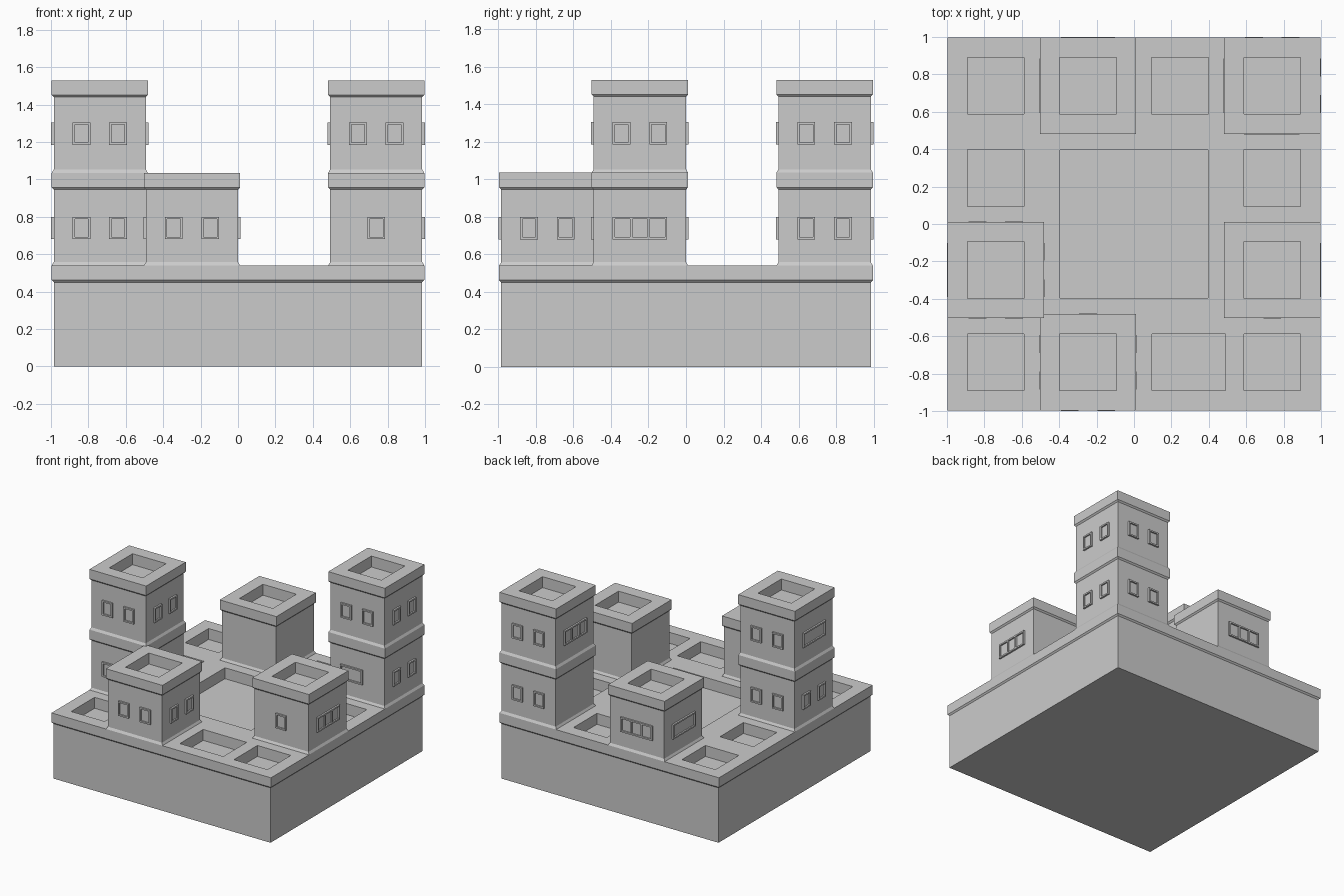
import bpy, bmesh
from math import radians
from mathutils import Matrix, Vector

if "Cube" in bpy.data.objects:
    bpy.data.objects.remove(bpy.data.objects["Cube"])

WALL, OUT, PIT = 0.246, 0.011, 0.09      # half cell, cornice overhang, roof depth
A, B = 0.739, 0.246                      # cell centre offsets


def finish(bm, name):
    bmesh.ops.recalc_face_normals(bm, faces=bm.faces)
    me = bpy.data.meshes.new(name)
    bm.to_mesh(me)
    bm.free()
    ob = bpy.data.objects.new(name, me)
    bpy.context.collection.objects.link(ob)
    return ob


def stack(name, cx, cy, profile):
    """Square block from (half width, z) rings."""
    bm = bmesh.new()
    rings = [[bm.verts.new((cx + sx * h, cy + sy * h, z))
              for sx, sy in ((-1, -1), (1, -1), (1, 1), (-1, 1))] for h, z in profile]
    bm.faces.new(rings[0])
    bm.faces.new(rings[-1])
    for lo, hi in zip(rings, rings[1:]):
        for i in range(4):
            j = (i + 1) % 4
            bm.faces.new((lo[i], lo[j], hi[j], hi[i]))
    return finish(bm, name)


def add_box(bm, x0, x1, y0, y1, z0, z1):
    c = Vector((x0 + x1, y0 + y1, z0 + z1)) / 2
    m = Matrix.Translation(c) @ Matrix.Diagonal((x1 - x0, y1 - y0, z1 - z0, 1))
    bmesh.ops.create_cube(bm, size=1, matrix=m)


def cut_pits(ob, pits, top):
    """Sink rectangular roof wells (x0, x1, y0, y1) below the parapet."""
    bm = bmesh.new()
    for p in pits:
        add_box(bm, *p, top - PIT, top + 0.1)
    cutter = finish(bm, "roof_well_cutter")
    cutter.hide_render = True
    mod = ob.modifiers.new("wells", 'BOOLEAN')
    mod.operation, mod.solver, mod.object = 'DIFFERENCE', 'EXACT', cutter
    bpy.context.view_layer.objects.active = ob
    bpy.ops.object.modifier_apply(modifier=mod.name)
    bpy.data.objects.remove(cutter)


def square(cx, cy, r=0.152):
    return (cx - r, cx + r, cy - r, cy + r)


def window(cx, cy, side, offset, z, width=0.095, panes=1):
    """Projecting frame with sunken panes; offset runs along the world axis."""
    w, h, t, out = width / 2, 0.06, 0.012, 0.0145
    bm = bmesh.new()
    add_box(bm, -w, w, -out, 0.01, h - t, h)
    add_box(bm, -w, w, -out, 0.01, -h, -h + t)
    for i in range(panes + 1):
        x = -w + i * (width - t) / panes
        add_box(bm, x, x + t, -out, 0.01, -h + t, h - t)
    add_box(bm, -w + t, w - t, -0.003, 0.01, -h + t, h - t)
    angle = {'front': 0, 'right': 90, 'back': 180, 'left': 270}[side]
    flip = -1 if side in ('back', 'left') else 1
    bm.transform(Matrix.Translation((cx, cy, z)) @ Matrix.Rotation(radians(angle), 4, 'Z')
                 @ Matrix.Translation((flip * offset, -WALL + 0.0005, 0)))
    finish(bm, "window_" + side)


def add_windows(cx, cy, side, kind, level):
    z = 0.74 if level == 1 else 1.245
    if kind == 'pair':
        for o in (-0.098, 0.098):
            window(cx, cy, side, o, z)
    elif kind == 'single':
        window(cx, cy, side, 0, z)
    elif kind == 'triple':
        window(cx, cy, side, 0, z, 0.29, 3)
    elif kind == 'wide':
        window(cx, cy, side, 0, z, 0.29)
    elif kind == 'medium':
        window(cx, cy, side, -0.05, z, 0.2)


# Wide base with cornice, courtyard and open roof wells
base = stack("base", 0, 0, [(0.985, 0), (0.985, 0.45), (0.996, 0.462), (0.996, 0.54)])
wells = [square(x, y) for x, y in ((-A, A), (B, A), (-A, B), (A, B), (-A, -A), (A, -A))]
wells += [(0.095, 0.49, -0.89, -0.587), (-0.395, 0.395, -0.395, 0.395)]
cut_pits(base, wells, 0.54)

# Towers: centre, storeys, and windows per side and level
towers = [
    ("back_right_tower", A, A, 2, [('front', 'medium', 1), ('front', 'pair', 2),
        ('right', 'pair', 1), ('right', 'pair', 2), ('back', 'pair', 1),
        ('back', 'pair', 2), ('left', 'triple', 2)]),
    ("left_tower", -A, -B, 2, [('front', 'pair', 1), ('front', 'pair', 2),
        ('right', 'pair', 2), ('back', 'pair', 1), ('back', 'pair', 2),
        ('left', 'pair', 1), ('left', 'wide', 2)]),
    ("front_block", -B, -A, 1, [('front', 'pair', 1), ('right', 'pair', 1),
        ('left', 'pair', 1), ('back', 'single', 1)]),
    ("right_block", A, -B, 1, [('front', 'single', 1), ('right', 'triple', 1)]),
    ("back_block", -B, A, 1, [('back', 'triple', 1), ('left', 'wide', 1)]),
]
for name, cx, cy, storeys, wins in towers:
    big = WALL + OUT
    # flared foot, wall and cornice for each storey
    prof = [(big, 0.53)]
    for s in range(storeys):
        z = 0.54 + 0.495 * s
        prof += [(big, z), (WALL, z + 0.018), (WALL, z + 0.405), (big, z + 0.417)]
    top = 0.54 + 0.495 * storeys
    prof.append((big, top))
    cut_pits(stack(name, cx, cy, prof), [square(cx, cy)], top)
    for side, kind, level in wins:
        add_windows(cx, cy, side, kind, level)
